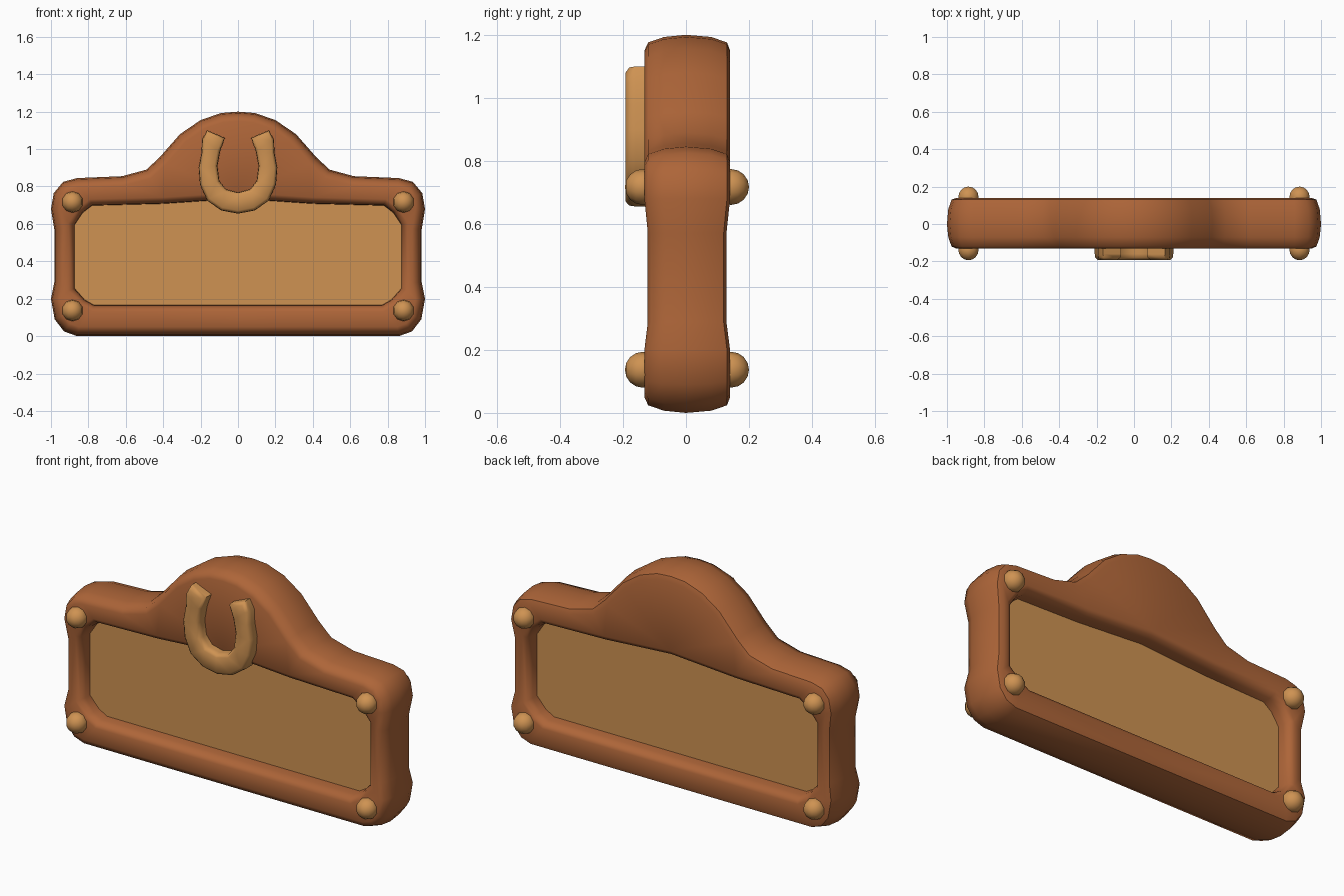
import bpy, bmesh
from mathutils import Vector

if "Cube" in bpy.data.objects:
    bpy.data.objects.remove(bpy.data.objects["Cube"])


def material(name, color):
    m = bpy.data.materials.new(name)
    m.diffuse_color = color
    m.use_nodes = True
    m.node_tree.nodes["Principled BSDF"].inputs["Base Color"].default_value = color
    return m


brown = material("brown wood", (0.42, 0.13, 0.04, 1))
tan = material("tan wood", (0.62, 0.29, 0.085, 1))


def mirrored(half):
    """Close a right-hand half outline on the left."""
    return half + [(-x, z) for x, z in reversed(half) if x > 0]


def inset(points, d):
    """Move a counter-clockwise outline inwards by d."""
    out = []
    for i, p in enumerate(points):
        p = Vector(p)
        a = (p - Vector(points[i - 1])).normalized()
        b = (Vector(points[(i + 1) % len(points)]) - p).normalized()
        n = Vector((-a.y - b.y, a.x + b.x)).normalized()
        out.append(p + n * d / max(0.5, n.dot(Vector((-a.y, a.x)))))
    return out


def smooth(ob, angle):
    bpy.ops.object.select_all(action="DESELECT")
    ob.select_set(True)
    bpy.context.view_layer.objects.active = ob
    bpy.ops.object.shade_smooth_by_angle(angle=angle * 3.14159 / 180)


def slab(name, outline, profile, mat, hole=None, hole_profile=None, angle=50):
    """Loft an outline through (inset, y) steps, with an optional hole, and cap both ends."""
    bm = bmesh.new()
    caps = ([], [])

    def loft(points, steps):
        rings = [[bm.verts.new((p.x, y, p.y)) for p in inset(points, d)] for d, y in steps]
        n = len(points)
        for r, s in zip(rings, rings[1:]):
            for i in range(n):
                j = (i + 1) % n
                bm.faces.new((r[i], r[j], s[j], s[i]))
        for cap, r in zip(caps, (rings[0], rings[-1])):
            cap.extend(bm.edges.get((r[i], r[(i + 1) % n])) for i in range(n))

    loft(outline, profile)
    if hole:
        loft(hole, hole_profile)
    for cap in caps:
        bmesh.ops.triangle_fill(bm, edges=cap, use_beauty=True)
    bmesh.ops.recalc_face_normals(bm, faces=bm.faces)
    me = bpy.data.meshes.new(name)
    bm.to_mesh(me)
    bm.free()
    ob = bpy.data.objects.new(name, me)
    bpy.context.collection.objects.link(ob)
    me.materials.append(mat)
    smooth(ob, angle)
    return ob


# Arched frame with an eight-sided opening
outer = mirrored([(0, 0), (0.86, 0), (0.93, 0.025), (0.98, 0.09), (1, 0.2), (0.982, 0.29),
                  (0.982, 0.57), (1, 0.68), (0.985, 0.765), (0.935, 0.825), (0.86, 0.845),
                  (0.62, 0.855), (0.49, 0.89), (0.42, 0.955), (0.31, 1.08), (0.2, 1.155),
                  (0.09, 1.193), (0, 1.2)])
opening = mirrored([(0, 0.166), (0.77, 0.166), (0.82, 0.195), (0.873, 0.255), (0.873, 0.595),
                    (0.83, 0.66), (0.78, 0.698), (0.4, 0.708), (0, 0.735)])
edge = [(0.05, -0.132), (0.024, -0.12), (0.007, -0.07), (0, 0),
        (0.007, 0.08), (0.024, 0.13), (0.05, 0.14)]
lip = [(-0.034, -0.132), (-0.014, -0.12), (-0.003, -0.085), (0, -0.04), (0, 0.048),
       (-0.003, 0.093), (-0.014, 0.13), (-0.034, 0.14)]
frame = slab("frame", outer, edge, brown, opening, lip)
# Side posts are slightly thinner than the corners
for v in frame.data.vertices:
    if 0.23 < v.co.z < 0.61:
        v.co.y *= 0.92

# Sunken panel filling the opening
board = [(-0.89, 0.15), (0.89, 0.15), (0.89, 0.745), (-0.89, 0.745)]
slab("panel", board, [(0, -0.042), (0, 0.05)], tan)

# Horseshoe on the arch
shoe = mirrored([(0, 0.655), (0.09, 0.672), (0.165, 0.725), (0.203, 0.81), (0.21, 0.9),
                 (0.195, 0.98), (0.192, 1.05), (0.165, 1.1),
                 (0.07, 1.06), (0.095, 0.99), (0.11, 0.91), (0.1, 0.83), (0.065, 0.785), (0, 0.768)])
slab("horseshoe", shoe, [(0.016, -0.192), (0.003, -0.18), (0, -0.16), (0, -0.11)], tan, angle=60)

# Round studs through the corners, front and back
for side, x in (("left", 0.885), ("right", -0.885)):
    for level, z in (("lower", 0.137), ("upper", 0.717)):
        for face, y in (("front", -0.137), ("back", 0.143)):
            bpy.ops.mesh.primitive_uv_sphere_add(segments=10, ring_count=8, radius=0.057,
                                                 location=(x, y, z), rotation=(1.5708, 0, 0))
            stud = bpy.context.object
            stud.name = f"{face}_{level}_{side}_stud"
            stud.data.materials.append(tan)
            smooth(stud, 60)
